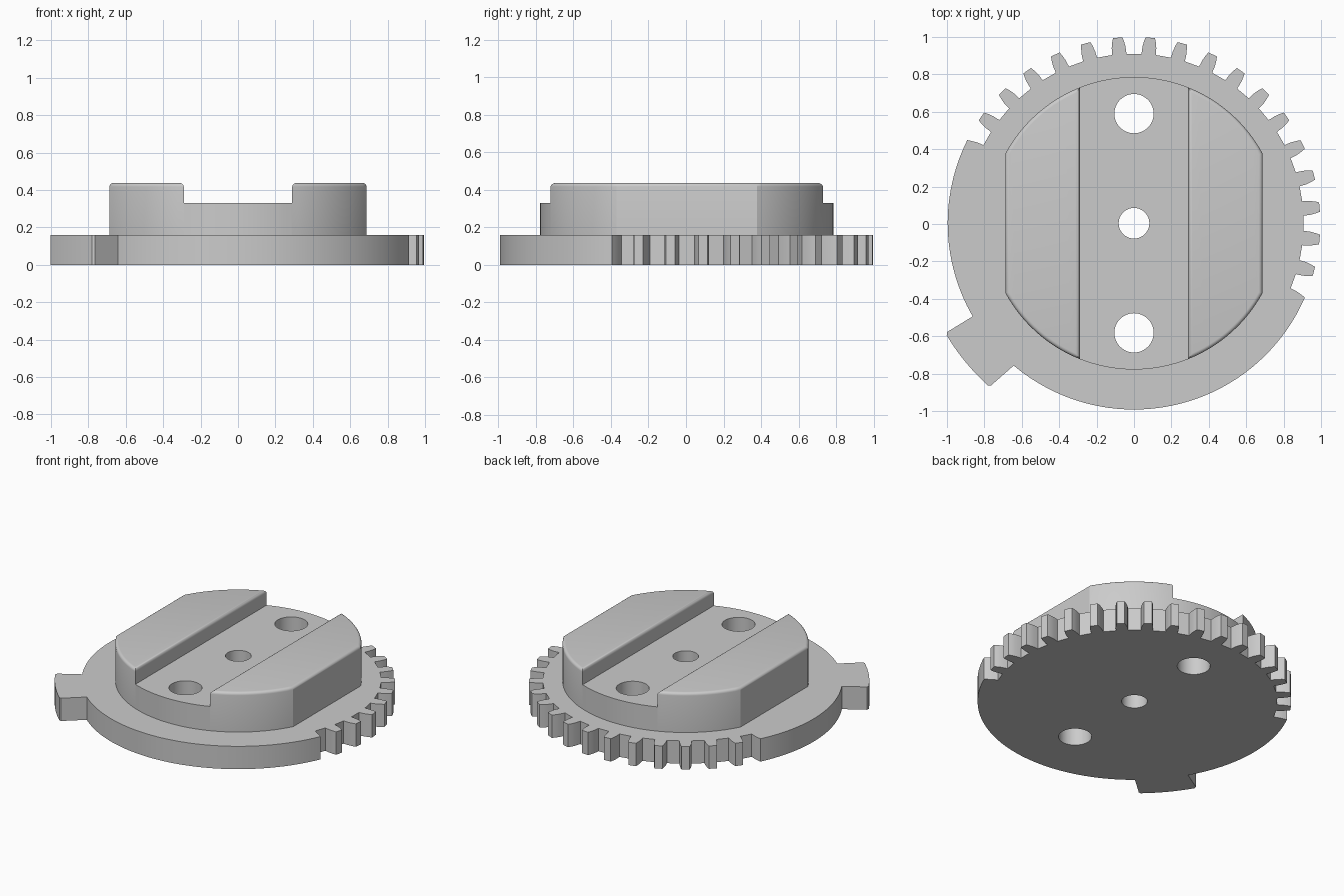
import bpy
import bmesh
from math import radians, cos, sin, sqrt, acos, pi

cube = bpy.data.objects.get("Cube")
if cube:
    bpy.data.objects.remove(cube, do_unlink=True)

CY = 0.004                      # shared centre line in y
R_TIP, R_ROOT = 0.996, 0.907    # gear radii
R_HUB, X_FLAT, X_SLOT = 0.782, 0.687, 0.29
Z_PLATE, Z_SLOT, Z_TOP = 0.16, 0.33, 0.437

grey = bpy.data.materials.new("plain_grey")
grey.use_nodes = True
color = (0.6, 0.6, 0.6, 1)
grey.diffuse_color = color
grey.node_tree.nodes["Principled BSDF"].inputs["Base Color"].default_value = color


def polar(r, deg):
    return (r * cos(radians(deg)), CY + r * sin(radians(deg)))


def arc(r, a0, a1, steps):
    return [polar(r, a0 + (a1 - a0) * i / steps) for i in range(steps + 1)]


def add_prism(bm, outline, z0, z1):
    """Extrude a closed counter-clockwise outline from z0 to z1."""
    base = bm.faces.new([bm.verts.new((x, y, z0)) for x, y in outline])
    res = bmesh.ops.extrude_face_region(bm, geom=[base], use_keep_orig=True)
    for v in res["geom"]:
        if isinstance(v, bmesh.types.BMVert):
            v.co.z = z1
    bmesh.ops.recalc_face_normals(bm, faces=bm.faces)


def make_object(name, bm):
    mesh = bpy.data.meshes.new(name)
    bm.to_mesh(mesh)
    bm.free()
    mesh.materials.append(grey)
    obj = bpy.data.objects.new(name, mesh)
    bpy.context.collection.objects.link(obj)
    return obj


def smooth(obj):
    obj.data.shade_smooth()
    obj.data.set_sharp_from_angle(angle=radians(25))


def cut(obj, cutter):
    mod = obj.modifiers.new("holes", "BOOLEAN")
    mod.object = cutter
    mod.operation = "DIFFERENCE"
    mod.solver = "EXACT"
    bpy.context.view_layer.objects.active = obj
    bpy.ops.object.modifier_apply(modifier=mod.name)


# Gear plate outline: teeth, then plain rim with the stop tab
flank = [(R_ROOT, 2.45), (0.945, 2.25), (0.975, 1.85), (R_TIP, 1.45)]
outline = []
for centre in range(-15, 146, 10):
    outline += [polar(r, centre - h) for r, h in flank]
    outline += [polar(r, centre + h) for r, h in reversed(flank)]
outline += [polar(r, 155 - h) for r, h in flank[:-1]]
outline += arc(R_TIP, 153.5, 210, 28)
outline += [polar(1.155, 210.2)]
outline += arc(1.167, 210.9, 228, 8)
outline += [polar(1.158, 228.6)]
outline += arc(R_TIP, 229.8, 336.5, 53)
outline += [polar(r, 335 + h) for r, h in reversed(flank[:-1])]
bm = bmesh.new()
add_prism(bm, outline, 0, Z_PLATE)
plate = make_object("gear_plate", bm)

# Channel floor between the two ridges
a_slot = acos(X_SLOT / R_HUB) * 180 / pi
a_flat = acos(X_FLAT / R_HUB) * 180 / pi
bm = bmesh.new()
add_prism(bm, arc(R_HUB, a_slot, 180 - a_slot, 16)
          + arc(R_HUB, 180 + a_slot, 360 - a_slot, 16), Z_PLATE, Z_SLOT)
channel = make_object("channel_floor", bm)

# Through holes: one centre bore and two bolt holes
bm = bmesh.new()
for y, r in ((0, 0.082), (0.586, 0.105), (-0.586, 0.105)):
    ring = [(r * cos(2 * pi * i / 48), CY + y + r * sin(2 * pi * i / 48))
            for i in range(48)]
    add_prism(bm, ring, -0.1, 0.6)
cutter = make_object("hole_cutter", bm)
cutter.hide_render = True
for part in (plate, channel):
    cut(part, cutter)
    smooth(part)
bpy.data.objects.remove(cutter, do_unlink=True)

# Raised ridges with a rounded top rim
for side, name in ((1, "left_ridge"), (-1, "right_ridge")):
    pts = arc(R_HUB, -a_slot, -a_flat, 16) + arc(R_HUB, a_flat, a_slot, 16)
    bm = bmesh.new()
    add_prism(bm, [(side * x, y) for x, y in pts][::side], Z_PLATE, Z_TOP)
    rim = [e for e in bm.edges
           if all(abs(v.co.z - Z_TOP) < 1e-4 for v in e.verts)]
    bmesh.ops.bevel(bm, geom=rim, offset=0.02, segments=4, profile=0.5,
                    affect="EDGES")
    smooth(make_object(name, bm))
